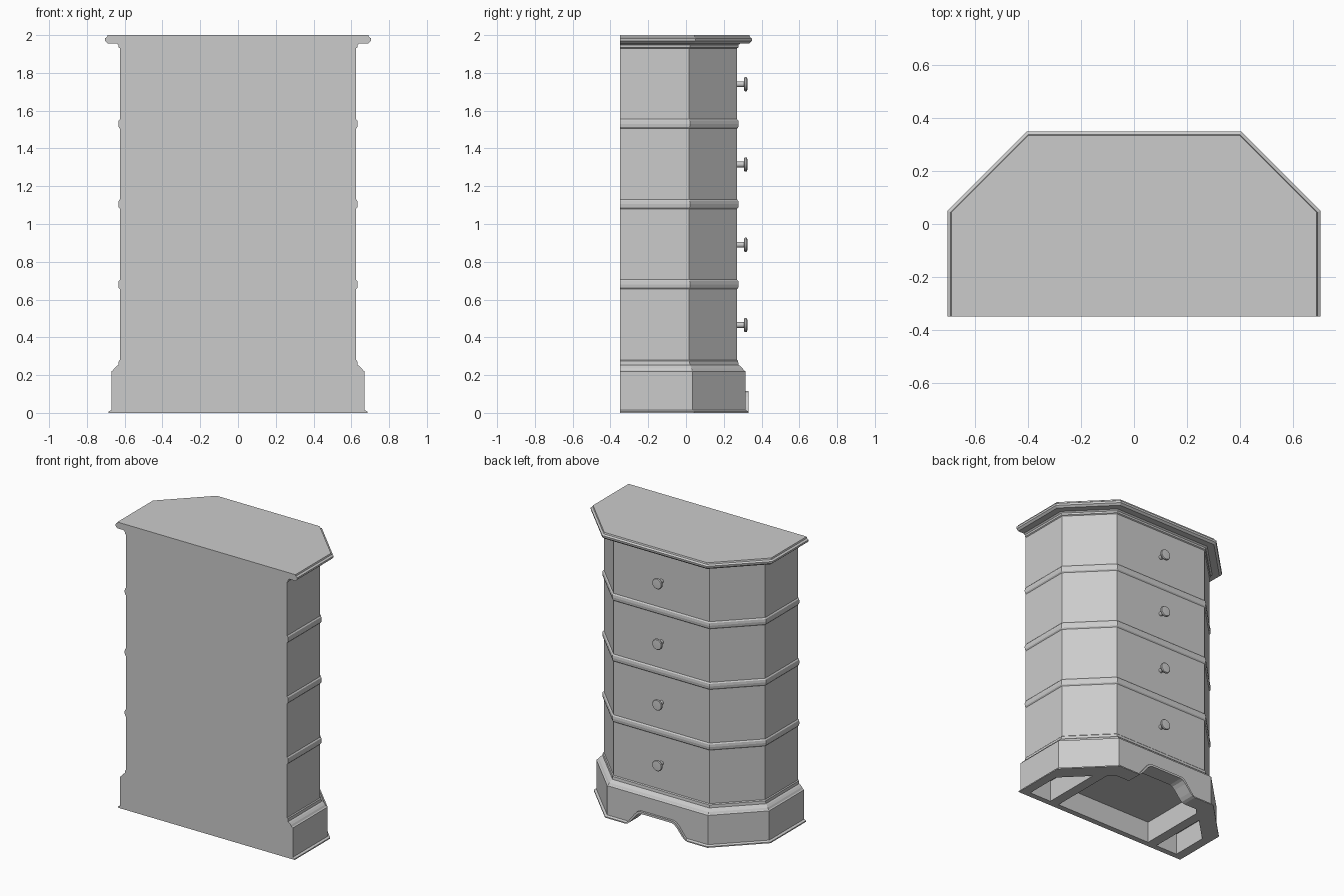
import bpy, bmesh, math
from mathutils import Matrix

if "Cube" in bpy.data.objects:
    bpy.data.objects.remove(bpy.data.objects["Cube"], do_unlink=True)

GREY = (0.6, 0.6, 0.6, 1)
paint = bpy.data.materials.new("plain grey")
paint.use_nodes = True
paint.diffuse_color = GREY
paint.node_tree.nodes["Principled BSDF"].inputs["Base Color"].default_value = GREY


def finish(name, bm):
    bmesh.ops.recalc_face_normals(bm, faces=bm.faces)
    mesh = bpy.data.meshes.new(name)
    bm.to_mesh(mesh)
    bm.free()
    mesh.materials.append(paint)
    obj = bpy.data.objects.new(name, mesh)
    bpy.context.collection.objects.link(obj)
    return obj


def outline(r):
    """Flat-backed plan with two canted front corners, inset by r."""
    x, y, s = 0.705 - r, 0.35 - r, 0.755 - r * math.sqrt(2)
    return [(-x, -0.35), (x, -0.35), (x, s - x), (s - y, y), (y - s, y), (-x, s - x)]


def loft(name, profile):
    """Stack plan outlines through (height, inset) pairs."""
    bm = bmesh.new()
    rings = [[bm.verts.new((x, y, z)) for x, y in outline(r)] for z, r in profile]
    for a, b in zip(rings, rings[1:]):
        for i in range(len(a)):
            j = (i + 1) % len(a)
            bm.faces.new((a[i], a[j], b[j], b[i]))
    bm.faces.new(rings[0])
    bm.faces.new(rings[-1])
    return finish(name, bm)


def prism(name, points, depth):
    bm = bmesh.new()
    face = bm.faces.new([bm.verts.new(p) for p in points])
    ext = bmesh.ops.extrude_face_region(bm, geom=[face])
    verts = [g for g in ext["geom"] if isinstance(g, bmesh.types.BMVert)]
    bmesh.ops.translate(bm, verts=verts, vec=depth)
    return finish(name, bm)


def cut(obj, cutter):
    mod = obj.modifiers.new("cut", "BOOLEAN")
    mod.operation = "DIFFERENCE"
    mod.solver = "EXACT"
    mod.object = cutter
    cutter.hide_render = True
    cutter.hide_viewport = True
    cutter.display_type = "WIRE"


def smooth(obj):
    bpy.ops.object.select_all(action="DESELECT")
    obj.select_set(True)
    bpy.context.view_layer.objects.active = obj
    bpy.ops.object.shade_smooth_by_angle(angle=math.radians(35))


# Cabinet body and top
loft("cabinet_body", [(0.27, 0.08), (1.94, 0.08)])
loft("top_board", [(1.93, 0.08), (1.935, 0.073), (1.948, 0.072), (1.956, 0.062),
                   (1.956, 0.016), (1.968, 0.002), (1.982, 0.0), (1.99, 0.012), (2.0, 0.015)])

# Rails between the drawers
for i in range(3):
    z = 0.68 + 0.425 * i
    loft(f"drawer_rail_{i + 1}", [(z - 0.025, 0.08), (z - 0.017, 0.073), (z, 0.071),
                                  (z + 0.017, 0.073), (z + 0.025, 0.08)])

# Plinth with coved top, and its foot lip
plinth = loft("plinth", [(0, 0.035), (0.22, 0.035), (0.224, 0.043), (0.236, 0.05),
                         (0.248, 0.062), (0.254, 0.072), (0.274, 0.074), (0.28, 0.08)])
lip = loft("foot_lip", [(0, 0.02), (0.008, 0.02), (0.015, 0.035)])

# Shaped opening under the front
STEPS = 24


def arch(half, height):
    pts = []
    for i in range(STEPS + 1):
        x = half * (2 * i / STEPS - 1)
        t = min(1, (half - abs(x)) / (half * 0.5))
        pts.append((x, height * t * t * (3 - 2 * t)))
    return pts


inner, outer = arch(0.24, 0.1), arch(0.255, 0.115)
opening = prism("opening_cutter",
                [(-0.24, 0.1, -0.05)] + [(x, 0.1, z) for x, z in inner] + [(0.24, 0.1, -0.05)],
                (0, 0.4, 0))
trim = prism("opening_trim",
             [(x, 0.31, z) for x, z in inner] + [(x, 0.31, z) for x, z in reversed(outer)],
             (0, 0.02, 0))

# Hollow compartments under the plinth
center = [(-0.38, -0.31), (0.38, -0.31), (0.38, 0.18), (0.34, 0.22), (-0.34, 0.22), (-0.38, 0.18)]
side = [(0.45, -0.31), (0.62, -0.31), (0.62, -0.05), (0.45, 0.12)]
hollows = [center, side, [(-x, y) for x, y in side]]
cutters = [opening]
for i, plan in enumerate(hollows):
    cutters.append(prism(f"hollow_cutter_{i + 1}", [(x, y, -0.05) for x, y in plan], (0, 0, 0.2)))
for part in (plinth, lip):
    for cutter in cutters:
        cut(part, cutter)

# Drawer knobs, turned about the y axis
KNOB = [(0.015, 0.26), (0.015, 0.306), (0.034, 0.308), (0.038, 0.313), (0.038, 0.319),
        (0.034, 0.324), (0.0, 0.326)]
for i in range(4):
    bm = bmesh.new()
    vs = [bm.verts.new((r, y, 0)) for r, y in KNOB]
    edges = [bm.edges.new(p) for p in zip(vs, vs[1:])]
    bmesh.ops.spin(bm, geom=vs + edges, cent=(0, 0, 0), axis=(0, 1, 0),
                   angle=2 * math.pi, steps=24)
    bmesh.ops.remove_doubles(bm, verts=bm.verts, dist=0.0001)
    bmesh.ops.transform(bm, verts=bm.verts, matrix=Matrix.Translation((0, 0, 0.465 + 0.425 * i)))
    smooth(finish(f"drawer_knob_{i + 1}", bm))
